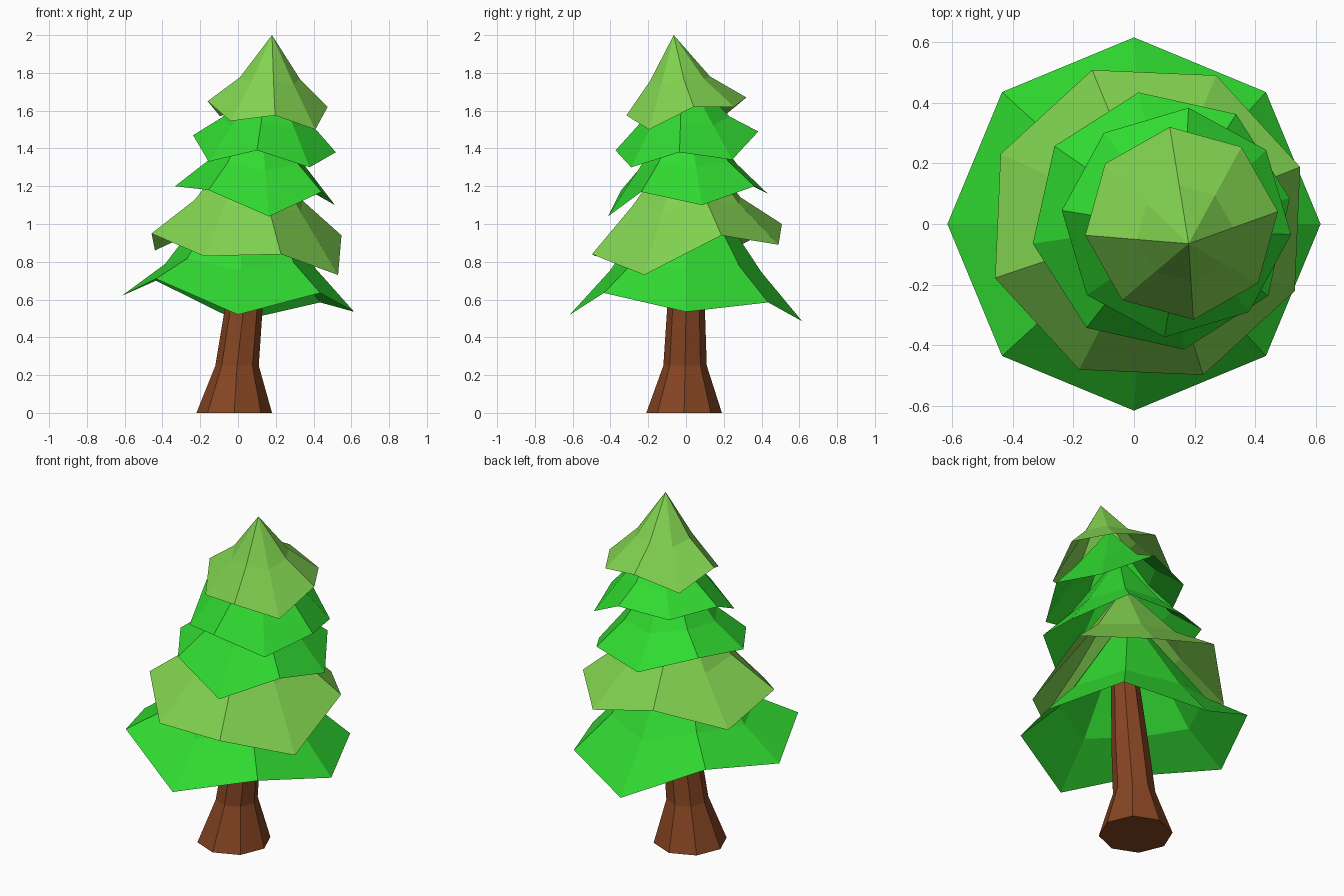
import bpy
import bmesh
from math import cos, sin, radians
from mathutils import Vector

SIDES = 8

default_cube = bpy.data.objects.get("Cube")
if default_cube:
    bpy.data.objects.remove(default_cube, do_unlink=True)


def make_material(name, colour):
    material = bpy.data.materials.new(name)
    material.use_nodes = True
    rgba = (*colour, 1)
    material.diffuse_color = rgba
    shader = material.node_tree.nodes["Principled BSDF"]
    shader.inputs["Base Color"].default_value = rgba
    shader.inputs["Roughness"].default_value = 0.9
    return material


def octagon(centre, radius, heights, phase=0):
    """Regular ring of points whose heights may differ."""
    points = []
    for i, height in enumerate(heights):
        angle = radians(phase + i * 360 / SIDES)
        points.append(Vector((centre[0] + radius * cos(angle),
                              centre[1] + radius * sin(angle), height)))
    return points


def bridge(bm, lower, upper):
    """Join two rings with a band of quads."""
    for i in range(SIDES):
        j = (i + 1) % SIDES
        bm.faces.new((lower[i], lower[j], upper[j], upper[i]))


def finish(bm, name, material):
    mesh = bpy.data.meshes.new(name)
    bm.to_mesh(mesh)
    bm.free()
    mesh.materials.append(material)
    part = bpy.data.objects.new(name, mesh)
    bpy.context.collection.objects.link(part)
    return part


def foliage_tier(name, material, centre, radius, phase, apex, mid, sag, heights):
    """Open, sagging cone with a jagged rim."""
    bm = bmesh.new()
    tip = Vector(apex)
    average = sum(heights) / SIDES
    rim = octagon(centre, radius, heights, phase)
    ring = []
    for point in rim:
        softened = Vector((point.x, point.y, (point.z + average) / 2))
        waist = tip.lerp(softened, mid)
        waist.z -= sag
        ring.append(bm.verts.new(waist))
    rim = [bm.verts.new(point) for point in rim]
    tip = bm.verts.new(tip)
    bridge(bm, rim, ring)
    for i in range(SIDES):
        bm.faces.new((ring[i], ring[(i + 1) % SIDES], tip))
    return finish(bm, name, material)


def tapered_trunk(name, material, sections):
    """Bent trunk through (x, y, z, radius) sections."""
    bm = bmesh.new()
    rings = []
    for x, y, z, radius in sections:
        points = octagon((x, y), radius, [z] * SIDES)
        rings.append([bm.verts.new(point) for point in points])
    for lower, upper in zip(rings, rings[1:]):
        bridge(bm, lower, upper)
    bm.faces.new(list(reversed(rings[0])))
    bm.faces.new(rings[-1])
    return finish(bm, name, material)


bright_green = make_material("bright green", (0.03, 0.70, 0.03))
light_olive = make_material("light olive green", (0.22, 0.65, 0.08))
bark_brown = make_material("bark brown", (0.24, 0.06, 0.017))

# Trunk, flared at the foot and leaning sideways
tapered_trunk("trunk", bark_brown, [
    (-0.02, -0.01, 0, 0.2),
    (-0.005, -0.005, 0.25, 0.115),
    (0.03, 0, 0.55, 0.1),
    (0.07, 0, 1, 0.07),
])

# Foliage, from the bottom tier to the crown
foliage_tier("bottom_foliage", bright_green, centre=(0, 0), radius=0.615,
             phase=0, apex=(0.04, 0, 1.35), mid=0.65, sag=0.08,
             heights=(0.535, 0.585, 0.485, 0.7, 0.62, 0.71, 0.52, 0.635))
foliage_tier("lower_foliage", light_olive, centre=(0.045, 0.005), radius=0.535,
             phase=20, apex=(0.07, 0, 1.5), mid=0.57, sag=0.04,
             heights=(0.94, 0.89, 1, 0.86, 0.95, 0.83, 0.84, 0.73))
foliage_tier("middle_foliage", bright_green, centre=(0.09, 0.01), radius=0.43,
             phase=10, apex=(0.11, 0, 1.68), mid=0.62, sag=0.04,
             heights=(1.1, 1.2, 1.16, 1.25, 1.2, 1.18, 1.04, 1.17))
foliage_tier("upper_foliage", bright_green, centre=(0.14, 0.005), radius=0.38,
             phase=-6, apex=(0.16, -0.02, 1.83), mid=0.62, sag=0.02,
             heights=(1.38, 1.34, 1.49, 1.45, 1.47, 1.33, 1.39, 1.3))
foliage_tier("crown_foliage", light_olive, centre=(0.157, 0.002), radius=0.32,
             phase=7, apex=(0.18, -0.065, 2), mid=0.5, sag=0.035,
             heights=(1.62, 1.62, 1.67, 1.57, 1.65, 1.545, 1.575, 1.5))
